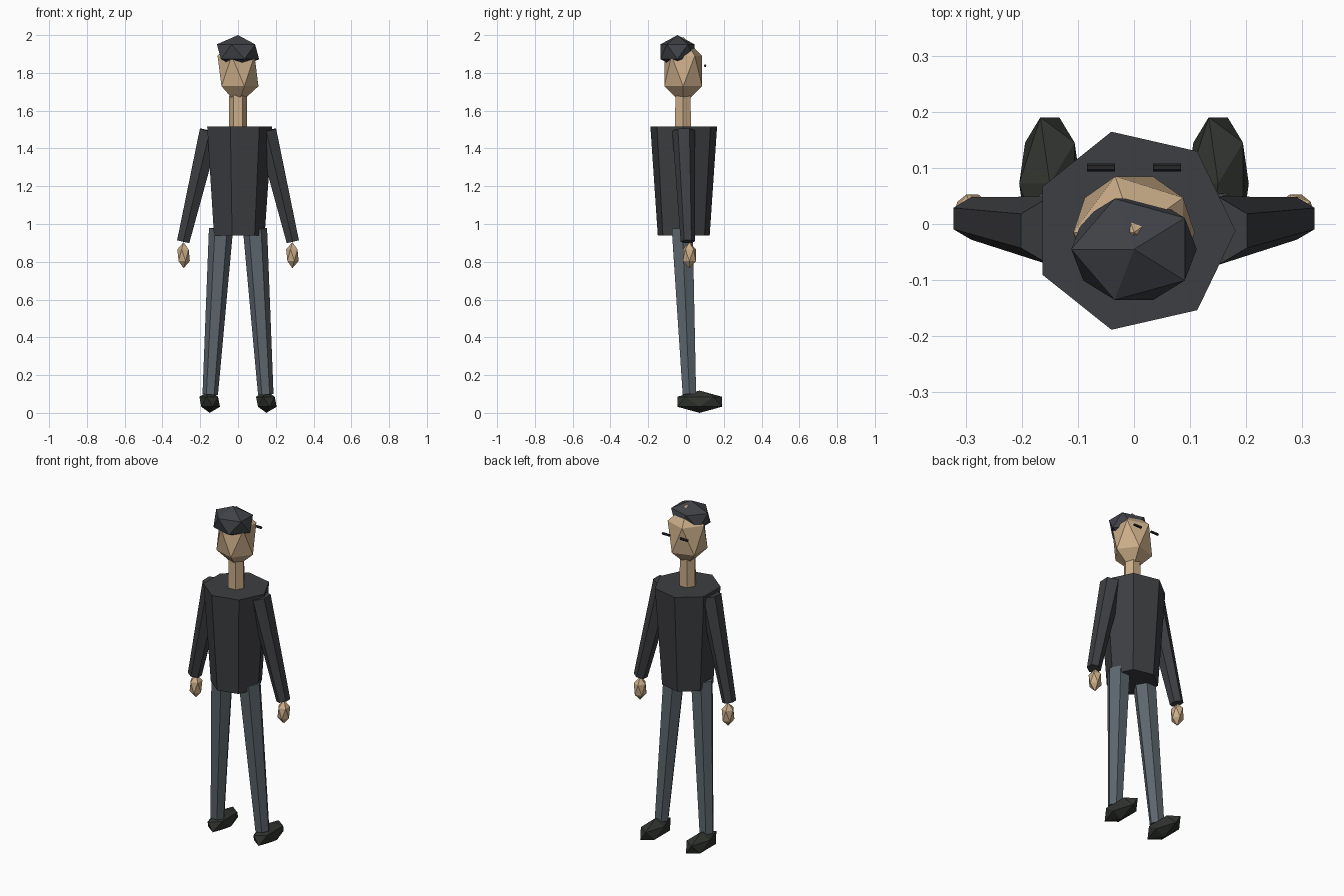
import bpy, bmesh, math
from mathutils import Vector, Matrix

if "Cube" in bpy.data.objects:
    bpy.data.objects.remove(bpy.data.objects["Cube"])


def material(name, rgb):
    m = bpy.data.materials.new(name)
    m.diffuse_color = (*rgb, 1)
    m.use_nodes = True
    m.node_tree.nodes["Principled BSDF"].inputs["Base Color"].default_value = m.diffuse_color
    return m


SKIN = material("skin", (0.60, 0.42, 0.25))
SHIRT = material("shirt", (0.047, 0.049, 0.054))
TROUSERS = material("trousers", (0.11, 0.135, 0.155))
SHOE = material("shoe", (0.03, 0.034, 0.028))
HAIR = material("hair", (0.05, 0.054, 0.063))
BROW = material("brow", (0.02, 0.02, 0.022))


def finish(name, bm, mat):
    bmesh.ops.recalc_face_normals(bm, faces=bm.faces)
    me = bpy.data.meshes.new(name)
    bm.to_mesh(me)
    bm.free()
    me.materials.append(mat)
    ob = bpy.data.objects.new(name, me)
    bpy.context.collection.objects.link(ob)
    return ob


def tube(name, a, ra, b, rb, sides, mat, phase=0.0, side=Vector((1, 0, 0))):
    """Tapered prism from a to b with end caps square to its axis."""
    bm = bmesh.new()
    a, b = Vector(a), Vector(b)
    d = (b - a).normalized()
    u = (side - d * side.dot(d)).normalized()
    v = d.cross(u)
    rings = []
    for c, r in ((a, ra), (b, rb)):
        angles = [phase + math.tau * i / sides for i in range(sides)]
        rings.append([bm.verts.new(c + r * (u * math.cos(t) + v * math.sin(t)))
                      for t in angles])
    lo, hi = rings
    for i in range(sides):
        j = (i + 1) % sides
        bm.faces.new((lo[i], lo[j], hi[j], hi[i]))
    bm.faces.new(lo)
    bm.faces.new(hi)
    return finish(name, bm, mat)


def blob(name, centre, radii, mat):
    """Stretched twenty-faced ball."""
    bm = bmesh.new()
    bmesh.ops.create_icosphere(bm, subdivisions=1, radius=1)
    bm.transform(Matrix.Translation(centre) @ Matrix.Diagonal((*radii, 1))
                 @ Matrix.Rotation(math.pi, 4, 'Z'))
    return finish(name, bm, mat)


# torso, neck, head and cap of hair
tube("torso", (0, -0.012, 0.94), 0.141, (0, -0.012, 1.515), 0.181, 7, SHIRT)
tube("neck", (0, -0.016, 1.50), 0.049, (0, -0.016, 1.70), 0.046, 6, SKIN)
blob("head", (0, -0.015, 1.81), (0.121, 0.1175, 0.18), SKIN)
blob("hair", (0, -0.045, 1.912), (0.125, 0.106, 0.088), HAIR)

# limbs, hands, feet and brows on both sides
for label, s in (("left", -1), ("right", 1)):
    tube(label + "_arm", (s * 0.15, -0.012, 1.493), 0.061,
         (s * 0.29, 0.010, 0.907), 0.038, 6, SHIRT, math.pi / 6)
    blob(label + "_hand", (s * 0.288, 0.018, 0.835), (0.037, 0.041, 0.069), SKIN)
    tube(label + "_leg", (s * 0.09, -0.02, 0.975), 0.064,
         (s * 0.147, 0.018, 0.098), 0.041, 6, TROUSERS)
    blob(label + "_foot", (s * 0.15, 0.072, 0.059), (0.061, 0.139, 0.059), SHOE)
    tube(label + "_brow", (s * 0.034, 0.101, 1.838), 0.007,
         (s * 0.084, 0.101, 1.838), 0.007, 6, BROW, 0, Vector((0, 1, 0)))
